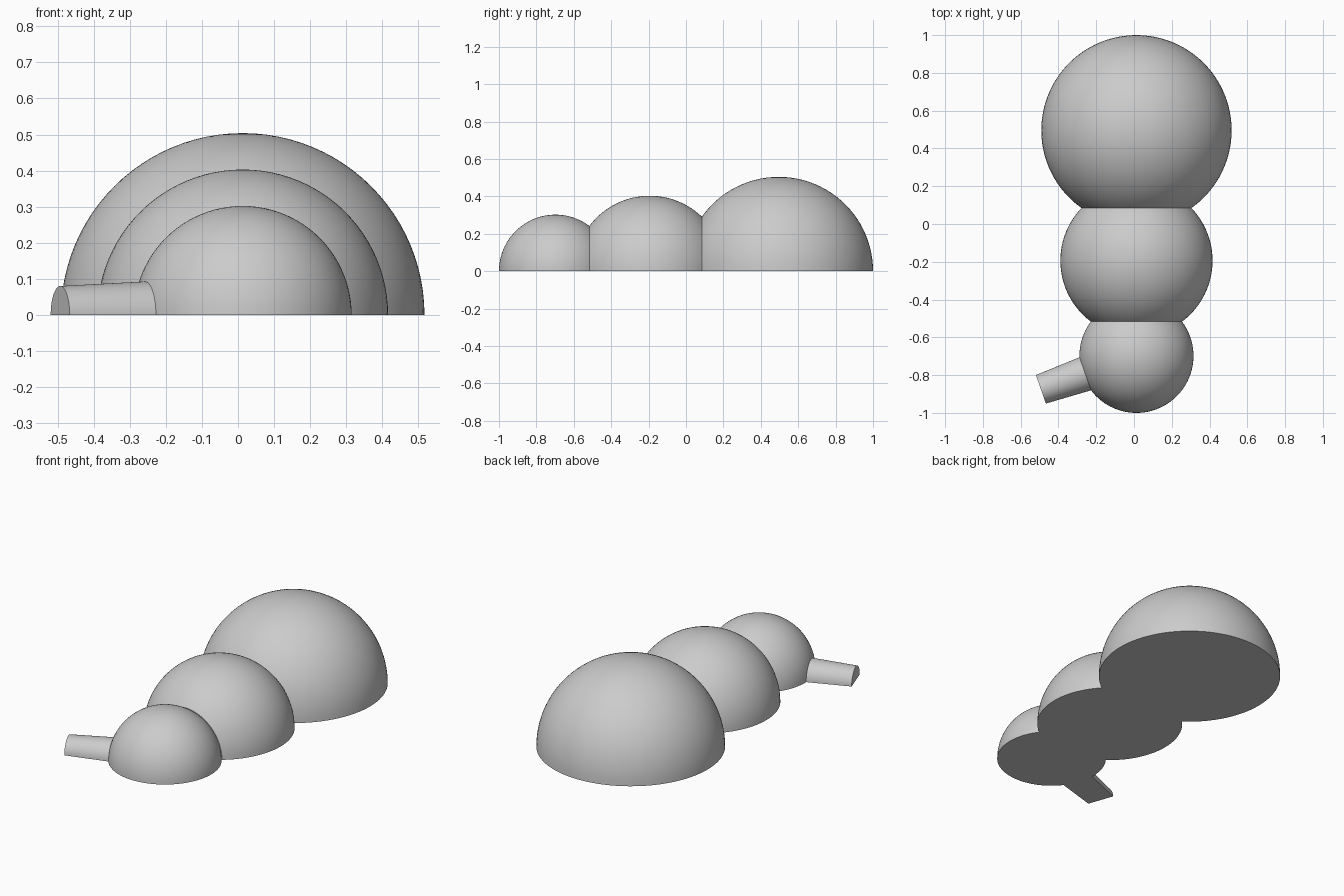
import bpy, bmesh, math
from mathutils import Vector, Matrix

cube = bpy.data.objects.get("Cube")
if cube:
    bpy.data.objects.remove(cube, do_unlink=True)

# Single plain grey
grey = bpy.data.materials.new("plain grey")
grey.use_nodes = True
colour = (0.6, 0.6, 0.6, 1)
grey.diffuse_color = colour
grey.node_tree.nodes["Principled BSDF"].inputs["Base Color"].default_value = colour

CX = 0.013


def cut(bm, co, no, cap):
    """Remove everything on the side the normal points to."""
    res = bmesh.ops.bisect_plane(bm, geom=bm.verts[:] + bm.edges[:] + bm.faces[:],
                                 plane_co=co, plane_no=no, dist=1e-5, clear_outer=True)
    if cap:
        edges = [e for e in res["geom_cut"] if isinstance(e, bmesh.types.BMEdge)]
        bmesh.ops.contextual_create(bm, geom=edges)


def finish(name, bm):
    bmesh.ops.recalc_face_normals(bm, faces=bm.faces[:])
    mesh = bpy.data.meshes.new(name)
    bm.to_mesh(mesh)
    bm.free()
    obj = bpy.data.objects.new(name, mesh)
    bpy.context.collection.objects.link(obj)
    mesh.materials.append(grey)
    bpy.ops.object.select_all(action="DESELECT")
    obj.select_set(True)
    bpy.context.view_layer.objects.active = obj
    bpy.ops.object.shade_smooth_by_angle(angle=math.radians(30))


def dome(name, radius, y, front=None, back=None):
    """Half sphere, trimmed flat where it meets its neighbours."""
    bm = bmesh.new()
    bmesh.ops.create_uvsphere(bm, u_segments=96, v_segments=48, radius=radius,
                              matrix=Matrix.Translation((CX, y, 0)))
    cut(bm, (0, 0, 0), (0, 0, -1), True)
    if front is not None:
        cut(bm, (0, front, 0), (0, -1, 0), True)
    if back is not None:
        cut(bm, (0, back, 0), (0, 1, 0), True)
    finish(name, bm)


# Row of three domes, large to small
SEAM_BACK, SEAM_FRONT = 0.085, -0.515
dome("large_dome", 0.504, 0.496, front=SEAM_BACK)
dome("middle_dome", 0.403, -0.194, front=SEAM_FRONT, back=SEAM_BACK)
dome("small_dome", 0.302, -0.698, back=SEAM_FRONT)

# Tapered half-round spout pointing out of the small dome
inner, outer = 0.26, 0.536
angle = math.radians(180 + 19.3)
bm = bmesh.new()
bmesh.ops.create_cone(bm, cap_ends=True, segments=64, radius1=0.094, radius2=0.08,
                      depth=outer - inner)
direction = Vector((math.cos(angle), math.sin(angle), 0))
place = Matrix.Translation(Vector((CX, -0.698, 0)) + direction * (inner + outer) / 2)
bm.transform(place @ direction.to_track_quat("Z", "Y").to_matrix().to_4x4())
cut(bm, (0, 0, 0), (0, 0, -1), True)
finish("spout", bm)
